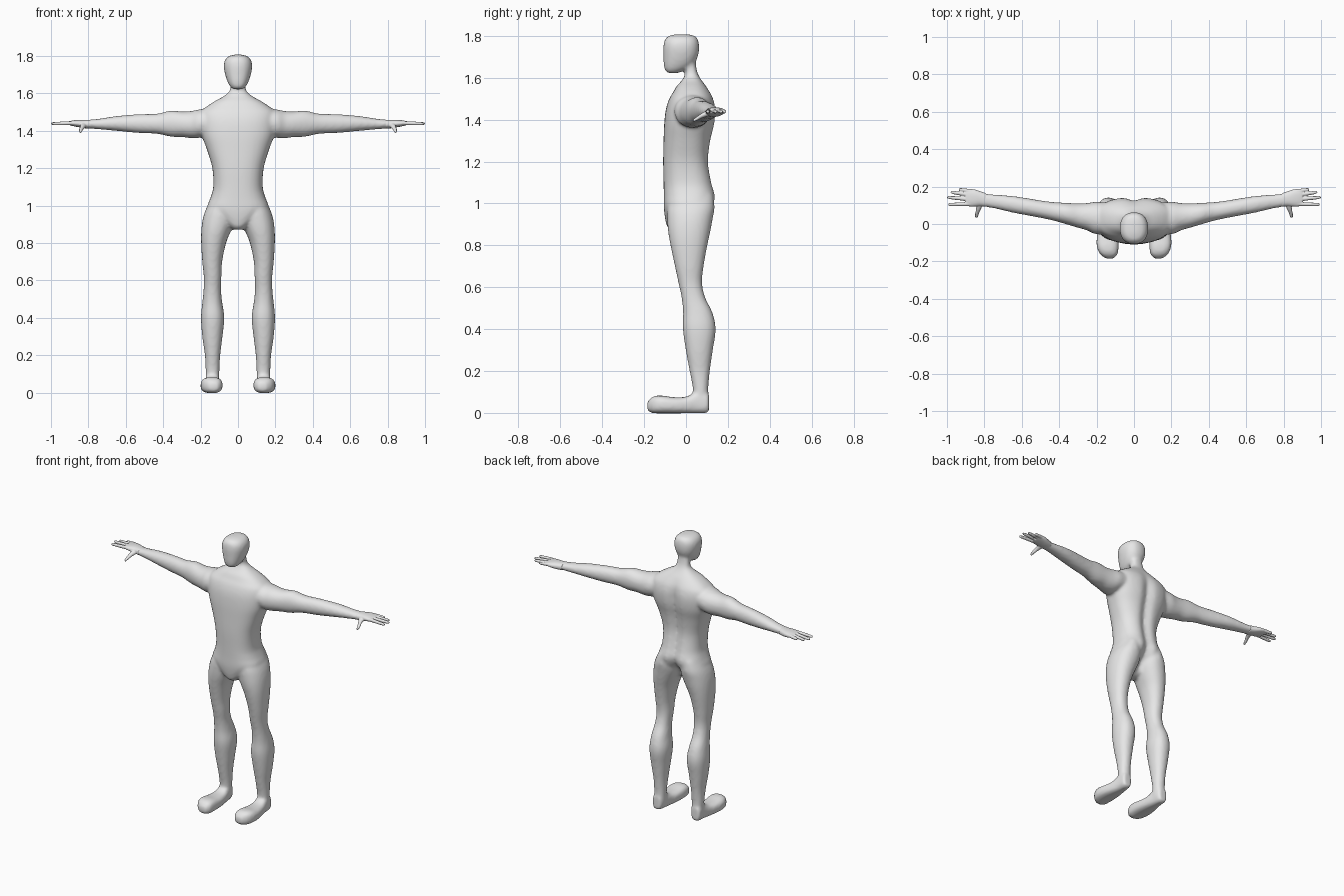
import bpy, bmesh, math

grey = bpy.data.materials.new("plain_grey")
grey.diffuse_color = (0.8, 0.8, 0.8, 1)


def spline(rows, steps=4):
    """Catmull-Rom interpolation between cross-section rows."""
    out = []
    for i in range(len(rows) - 1):
        a, b, c, d = (rows[max(0, min(len(rows) - 1, i + k))] for k in (-1, 0, 1, 2))
        for s in range(steps):
            t = s / steps
            out.append([0.5 * (2 * q + (r - p) * t + (2 * p - 5 * q + 4 * r - w) * t * t
                               + (3 * q - p - 3 * r + w) * t ** 3)
                        for p, q, r, w in zip(a, b, c, d)])
    return out + [list(rows[-1])]


def loft(bm, axis, rows, power=2.2, side=1, groove=None, n=40):
    """Closed loft; each row is (position on axis, u0, u1, v0, v1)."""
    loops = []
    for t, u0, u1, v0, v1 in spline(rows):
        loop = []
        for k in range(n):
            a = 2 * math.pi * k / n
            c, s = math.cos(a), math.sin(a)
            u = (u0 + u1) / 2 + (u1 - u0) / 2 * math.copysign(abs(c) ** (2 / power), c)
            v = (v0 + v1) / 2 + (v1 - v0) / 2 * math.copysign(abs(s) ** (2 / power), s)
            if groove and s > 0:
                v -= groove(t) * math.exp(-(u / 0.032) ** 2)
            p = {'x': (t, u, v), 'y': (u, t, v), 'z': (u, v, t)}[axis]
            loop.append(bm.verts.new((p[0] * side, p[1], p[2])))
        loops.append(loop)
    faces = [bm.faces.new(loops[0]), bm.faces.new(loops[-1])]
    for A, B in zip(loops, loops[1:]):
        for k in range(n):
            j = (k + 1) % n
            faces.append(bm.faces.new((A[k], A[j], B[j], B[k])))
    bmesh.ops.recalc_face_normals(bm, faces=faces)


def finish(bm, name, voxel, iterations):
    """Fuse overlapping lofts into one smooth skin."""
    me = bpy.data.meshes.new(name)
    bm.to_mesh(me)
    bm.free()
    me.materials.append(grey)
    ob = bpy.data.objects.new(name, me)
    bpy.context.collection.objects.link(ob)
    rm = ob.modifiers.new("fuse", 'REMESH')
    rm.mode = 'VOXEL'
    rm.voxel_size = voxel
    rm.use_smooth_shade = True
    sm = ob.modifiers.new("soften", 'SMOOTH')
    sm.factor = 0.5
    sm.iterations = iterations


body = bmesh.new()

# torso, shoulders and neck, with a groove down the spine
torso = [(.872, .03, -.07, .03), (.89, .05, -.09, .06), (.93, .10, -.10, .09),
         (.97, .15, -.105, .122), (1.0, .163, -.106, .137), (1.04, .148, -.106, .143),
         (1.1, .132, -.107, .127), (1.2, .137, -.109, .111), (1.3, .166, -.107, .12),
         (1.38, .195, -.104, .138), (1.45, .205, -.096, .142), (1.5, .2, -.08, .132),
         (1.53, .168, -.062, .117), (1.56, .122, -.045, .096), (1.585, .077, -.022, .077),
         (1.61, .047, -.007, .061), (1.64, .04, -.004, .051), (1.68, .036, 0, .045)]


def spine(z):
    if z > 1.56:
        return 0
    return 0.022 * min(1, (1.56 - z) / 0.12) + 0.02 * math.exp(-((z - .95) / .06) ** 2)


loft(body, 'z', [(z, -w, w, f, b) for z, w, f, b in torso], 2.5, groove=spine, n=64)

# head
head = [(1.622, .026, -.088, -.04), (1.64, .044, -.102, 0), (1.67, .059, -.107, .04),
        (1.71, .071, -.108, .059), (1.75, .076, -.108, .063), (1.78, .069, -.102, .058),
        (1.799, .05, -.085, .044), (1.808, .02, -.05, .012)]
loft(body, 'z', [(z, -w, w, f, b) for z, w, f, b in head], 2.3)

leg = [(.04, .10, .17, .035, .108), (.12, .099, .173, .032, .107), (.2, .095, .177, .017, .114),
       (.3, .083, .191, -.001, .128), (.4, .073, .198, -.015, .142), (.48, .084, .191, -.014, .126),
       (.55, .091, .184, -.021, .092), (.62, .089, .183, -.036, .077), (.7, .085, .191, -.053, .084),
       (.8, .064, .197, -.074, .102), (.87, .036, .196, -.086, .117), (.93, .014, .188, -.09, .128),
       (.98, .012, .172, -.088, .136), (1.04, .025, .14, -.07, .13)]
foot = [(.11, .115, .165, .012, .08), (.1, .108, .172, 0, .1), (.05, .10, .176, -.002, .1),
        (0, .092, .186, -.002, .077), (-.06, .084, .198, -.002, .075), (-.12, .082, .199, -.002, .083),
        (-.16, .088, .182, -.001, .077), (-.185, .108, .152, .012, .052)]
arm = [(.1, -.05, .11, 1.4, 1.52), (.2, -.055, .118, 1.365, 1.515), (.25, -.034, .112, 1.361, 1.506),
       (.3, -.02, .11, 1.367, 1.503), (.36, -.002, .113, 1.369, 1.508), (.43, .018, .117, 1.384, 1.492),
       (.5, .033, .126, 1.387, 1.49), (.56, .044, .136, 1.391, 1.487), (.65, .061, .15, 1.4, 1.479),
       (.75, .084, .158, 1.409, 1.464), (.83, .096, .168, 1.416, 1.457)]
palm = [(.79, .092, .164, 1.413, 1.459), (.82, .096, .174, 1.414, 1.459), (.85, .094, .184, 1.419, 1.459),
        (.88, .094, .187, 1.425, 1.456), (.9, .1, .182, 1.43, 1.452)]
thumb = [(.118, .80, .845, 1.42, 1.452), (.08, .818, .844, 1.409, 1.434),
         (.055, .829, .85, 1.397, 1.417), (.034, .836, .85, 1.388, 1.402)]
fingers = [(.175, .937, .185), (.154, .98, .17), (.131, 1.0, .143), (.107, .993, .104)]

for side, label in ((1, "left"), (-1, "right")):
    # legs, feet and arms join the body skin
    loft(body, 'z', leg, 2.2, side)
    loft(body, 'y', foot, 2.8, side)
    loft(body, 'x', arm, 2.1, side)

    # hand with four fingers and a thumb
    hand = bmesh.new()
    loft(hand, 'x', palm, 2.3, side)
    loft(hand, 'y', thumb, 2, side, n=16)
    for y0, x1, y1 in fingers:
        rows = []
        for t, r in ((0, .011), (.35, .0105), (.7, .0095), (.92, .008), (1, .004)):
            x, y, z = .87 + (x1 - .87) * t, y0 + (y1 - y0) * t, 1.442 - .004 * t
            rows.append((x, y - r, y + r, z - r, z + r))
        loft(hand, 'x', rows, 2, side, n=16)
    finish(hand, label + "_hand", .0035, 3)

finish(body, "body", .009, 8)
